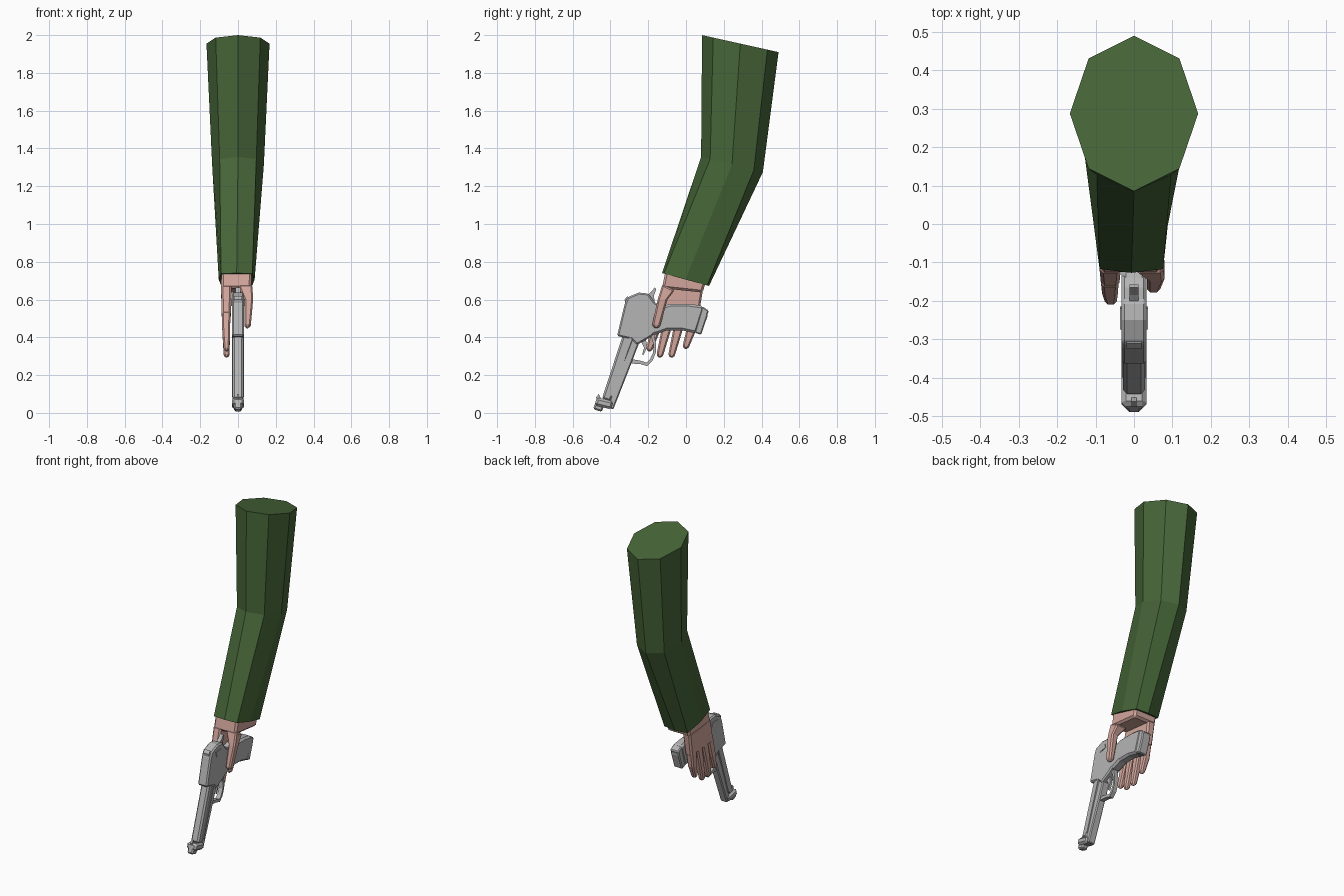
import bpy, bmesh, math


def material(name, rgb):
    m = bpy.data.materials.new(name)
    m.diffuse_color = (*rgb, 1)
    return m


GREEN = material("sleeve green", (0.062, 0.132, 0.040))
SKIN = material("skin pink", (0.66, 0.39, 0.34))
METAL = material("gun grey", (0.46, 0.46, 0.46))


def finish(name, bm, mat, bevel=0, segments=1):
    bmesh.ops.recalc_face_normals(bm, faces=bm.faces)
    me = bpy.data.meshes.new(name)
    bm.to_mesh(me)
    bm.free()
    me.materials.append(mat)
    ob = bpy.data.objects.new(name, me)
    bpy.context.collection.objects.link(ob)
    if bevel:
        b = ob.modifiers.new("bevel", 'BEVEL')
        b.width, b.segments, b.limit_method = bevel, segments, 'ANGLE'
        b.angle_limit = math.radians(40)
    return ob


def loft(name, rings, mat, bevel=0):
    """Skin a list of equal-length point rings and cap both ends."""
    bm = bmesh.new()
    vs = [[bm.verts.new(p) for p in r] for r in rings]
    n = len(rings[0])
    for a, b in zip(vs, vs[1:]):
        for i in range(n):
            j = (i + 1) % n
            bm.faces.new((a[i], a[j], b[j], b[i]))
    bm.faces.new(vs[0])
    bm.faces.new(vs[-1])
    return finish(name, bm, mat, bevel)


def box_loft(name, sections, mat, bevel):
    """Sections are x0, x1, front y, front z, back y, back z."""
    return loft(name, [[(x0, yf, zf), (x1, yf, zf), (x1, yb, zb), (x0, yb, zb)]
                       for x0, x1, yf, zf, yb, zb in sections], mat, bevel)


def plate(name, profile, half, mat, bevel=0, x=0):
    """Extrude a side (y, z) profile across x."""
    return loft(name, [[(x + s * half, y, z) for y, z in profile] for s in (-1, 1)],
                mat, bevel)


# Sleeve: eight-sided rings at shoulder, elbow and cuff
def sleeve_ring(front, back, rx, cx=0, diag_x=0.707, diag_t=0.146):
    half = [(0, 0), (diag_x, diag_t), (1, 0.5), (diag_x, 1 - diag_t), (0, 1)]
    pts = half + [(-u, t) for u, t in half[3:0:-1]]
    return [(cx + u * rx, front[0] + t * (back[0] - front[0]),
             front[1] + t * (back[1] - front[1])) for u, t in pts]


loft("sleeve", [
    sleeve_ring((0.085, 2.0), (0.49, 1.91), 0.167),
    sleeve_ring((0.08, 1.355), (0.407, 1.275), 0.137),
    sleeve_ring((-0.127, 0.74), (0.122, 0.672), 0.095, -0.007, 0.87, 0.04),
], GREEN)

# Hand: wrist, palm on the left, thumb on the right
box_loft("wrist", [(-.087, .074, -.105, .77, .11, .71),
                   (-.090, .070, -.127, .66, .088, .637)], SKIN, 0.012)
box_loft("palm", [(-.090, -.034, -.125, .68, .090, .655),
                  (-.086, -.038, -.165, .52, .065, .50)], SKIN, 0.010)
box_loft("thumb", [(.0, .076, -.125, .68, -.060, .65),
                   (.034, .080, -.150, .60, -.098, .60),
                   (.034, .068, -.178, .47, -.136, .463),
                   (.038, .060, -.172, .45, -.148, .447)], SKIN, 0.008)

# Four fingers: root y, knuckle y, tip y, tip z
for name, ry, ky, ty, tz in (("index_finger", -.135, -.165, -.195, .325),
                             ("middle_finger", -.077, -.108, -.140, .292),
                             ("ring_finger", -.019, -.046, -.078, .292),
                             ("little_finger", .038, .024, -.002, .338)):
    box_loft(name, [(-.086, -.040, ry - .027, .54, ry + .027, .53),
                    (-.083, -.042, ky - .024, .43, ky + .024, .425),
                    (-.076, -.045, ty - .015, tz + .02, ty + .020, tz + .015),
                    (-.070, -.050, ty - .010, tz, ty + .012, tz)], SKIN, 0.008)

# Pistol body: rear of slide and frame
plate("slide_rear", [(-.365, .407), (-.325, .575), (-.31, .612), (-.25, .637),
                     (-.20, .632), (-.165, .585), (-.13, .565), (-.13, .45),
                     (-.19, .40), (-.26, .36), (-.29, .39)], 0.033, METAL, 0.008)

# Grip with rounded edges and a flared base
plate("grip", [(-.17, .58), (-.12, .565), (-.085, .577), (.02, .577), (.09, .567),
               (.095, .545), (.055, .42), (-.02, .437), (-.10, .437), (-.16, .415),
               (-.20, .42)], 0.033, METAL, 0.012)
plate("grip_base", [(.085, .565), (.11, .548), (.122, .54), (.115, .525), (.113, .51),
                    (.08, .413), (.045, .425)], 0.030, METAL, 0.006)

# Slide front, lower frame and muzzle
plate("slide_front", [(-.335, .41), (-.445, .075), (-.40, .06), (-.27, .40)],
      0.028, METAL, 0.010)
plate("front_frame", [(-.30, .40), (-.415, .03), (-.385, .018), (-.292, .255),
                      (-.258, .345), (-.24, .39)], 0.025, METAL, 0.006)
plate("muzzle_cap", [(-.472, .083), (-.484, .04), (-.395, .018), (-.38, .06)],
      0.033, METAL, 0.012)
plate("barrel_tip", [(-.478, .06), (-.492, .02), (-.445, .005), (-.43, .05)],
      0.020, METAL, 0.008)

# Raised rails along both sides of the slide front
for s, tag in ((-1, "left"), (1, "right")):
    plate("slide_rail_" + tag, [(-.30, .40), (-.40, .09), (-.388, .085), (-.285, .40)],
          0.004, METAL, x=s * 0.028)
    plate("safety_lever_" + tag, [(-.275, .60), (-.265, .565), (-.215, .575), (-.22, .60)],
          0.004, METAL, x=s * 0.033)

# Trigger guard: open ring strip swept around the trigger
outer = [(-.17, .425), (-.158, .36), (-.16, .32), (-.178, .275), (-.205, .248),
         (-.24, .258), (-.30, .262)]
inner = [(-.19, .425), (-.172, .36), (-.174, .32), (-.19, .285), (-.208, .266),
         (-.235, .275), (-.29, .285)]
plate("trigger_guard", outer + inner[::-1], 0.014, METAL)
plate("trigger", [(-.215, .40), (-.205, .35), (-.225, .305), (-.232, .31),
                  (-.222, .345), (-.24, .38)], 0.008, METAL)

# Hammer and sights
plate("hammer", [(-.21, .62), (-.185, .64), (-.165, .665), (-.158, .655),
                 (-.17, .62), (-.165, .585)], 0.012, METAL)
plate("rear_sight", [(-.32, .57), (-.325, .60), (-.31, .618), (-.295, .60)],
      0.020, METAL)
plate("front_sight", [(-.462, .10), (-.476, .082), (-.47, .065), (-.45, .075)],
      0.006, METAL)
